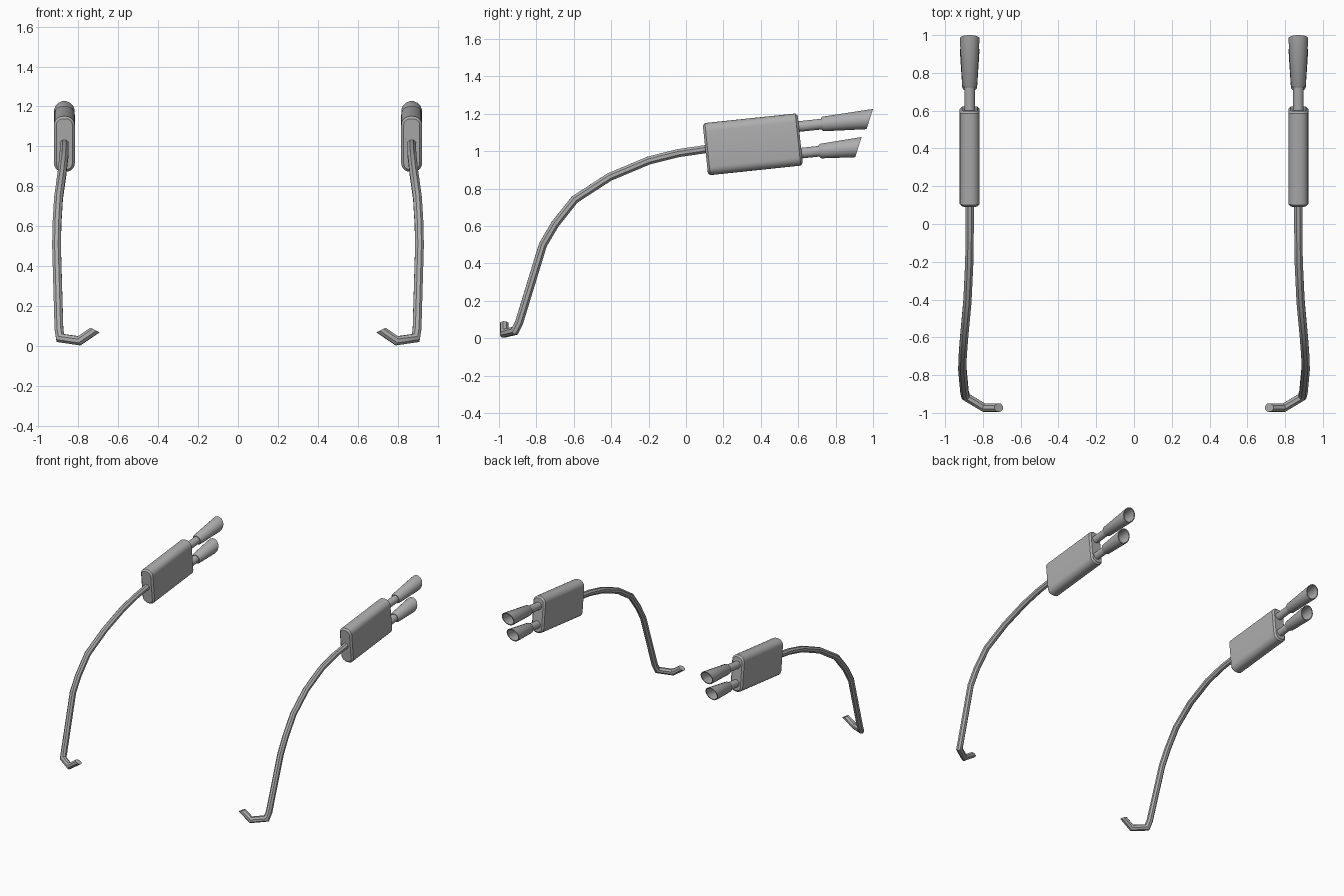
import bpy, bmesh
from math import cos, sin, pi, radians
from mathutils import Vector, Matrix

cube = bpy.data.objects.get("Cube")
if cube:
    bpy.data.objects.remove(cube, do_unlink=True)

# Single brushed-metal colour
GREY = (0.42, 0.42, 0.42, 1.0)
metal = bpy.data.materials.new("grey metal")
metal.use_nodes = True
metal.diffuse_color = GREY
metal.node_tree.nodes["Principled BSDF"].inputs["Base Color"].default_value = GREY

SIDE_X = 0.87
TILT = Matrix.Rotation(radians(6), 4, 'X')


def loft(name, rings, matrix=Matrix()):
    """Skin a list of rings, cap both ends and mirror the part to the other side."""
    bm = bmesh.new()
    loops = [[bm.verts.new(matrix @ Vector(p)) for p in ring] for ring in rings]
    for a, b in zip(loops, loops[1:]):
        for i in range(len(a)):
            j = (i + 1) % len(a)
            bm.faces.new((a[i], a[j], b[j], b[i]))
    bm.faces.new(loops[0])
    bm.faces.new(loops[-1])
    bmesh.ops.recalc_face_normals(bm, faces=bm.faces)
    mesh = bpy.data.meshes.new(name)
    bm.to_mesh(mesh)
    bm.free()
    mesh.materials.append(metal)
    obj = bpy.data.objects.new(name, mesh)
    bpy.context.collection.objects.link(obj)
    bpy.ops.object.select_all(action='DESELECT')
    obj.select_set(True)
    bpy.context.view_layer.objects.active = obj
    bpy.ops.object.shade_smooth_by_angle(angle=radians(35))
    obj.modifiers.new("other side", 'MIRROR').use_mirror_merge = False
    return obj


def circle(r, y=0.0, shear=0.0, sides=16):
    """Ring around the local y axis, optionally slanted along it."""
    angles = [2 * pi * (i + 0.5) / sides for i in range(sides)]
    return [(r * cos(a), y + shear * r * sin(a), r * sin(a)) for a in angles]


def rounded_rect(w, h, r, y, steps=5):
    """Rounded rectangle in the local xz plane."""
    ring = []
    for k, (sx, sz) in enumerate(((1, 1), (-1, 1), (-1, -1), (1, -1))):
        for i in range(steps + 1):
            a = pi / 2 * (k + i / steps)
            ring.append((sx * (w / 2 - r) + r * cos(a), y, sz * (h / 2 - r) + r * sin(a)))
    return ring


def mitred_tube(name, path, radius, end_normal, sides=8):
    """Sweep a polygon along a path with mitred joints and a chosen end cut."""
    pts = [Vector(p) for p in path]
    dirs = [(b - a).normalized() for a, b in zip(pts, pts[1:])]
    turn = dirs[0].to_track_quat('Y', 'Z')
    ring = [pts[0] + turn @ Vector(p) for p in circle(radius, sides=sides)]
    rings = [ring]
    for i, d in enumerate(dirs):
        last = i == len(dirs) - 1
        normal = Vector(end_normal) if last else d + dirs[i + 1]
        ring = [p + d * ((pts[i + 1] - p).dot(normal) / d.dot(normal)) for p in ring]
        rings.append(ring)
    return loft(name, rings)


# Long curved pipe from the muffler down to the hooked inlet
mitred_tube("exhaust_pipe", [
    (0.87, 0.13, 1.015), (0.87, -0.04, 0.99), (0.872, -0.2, 0.95),
    (0.882, -0.41, 0.862), (0.899, -0.595, 0.742), (0.907, -0.7, 0.61),
    (0.909, -0.765, 0.5), (0.897, -0.892, 0.085), (0.89, -0.915, 0.04),
    (0.795, -0.972, 0.026), (0.716, -0.972, 0.08)], 0.0235, (-0.45, 0, 0.9))

# Muffler box with softened end rims
L, RIM = 0.51, 0.012
loft("muffler", [
    rounded_rect(0.105 - 2 * inset, 0.28 - 2 * inset, 0.045 - inset, y)
    for y, inset in ((-L / 2, RIM), (RIM - L / 2, 0), (L / 2 - RIM, 0), (L / 2, RIM))],
    Matrix.Translation((SIDE_X, 0.357, 1.037)) @ TILT)

# Twin tailpipes, each a thin neck and a flared slash-cut hollow tip
for label, y, z, length in (("upper", 0.725, 1.145, 0.259), ("lower", 0.712, 1.0, 0.211)):
    frame = Matrix.Translation((SIDE_X, y, z)) @ TILT
    loft(label + "_tail_neck", [circle(0.029, -0.14), circle(0.029, 0.015)], frame)
    loft(label + "_tail_tip", [
        circle(0.034, 0), circle(0.04, 0.01), circle(0.053, length, 0.44),
        circle(0.046, length, 0.44), circle(0.034, 0.04)], frame)
